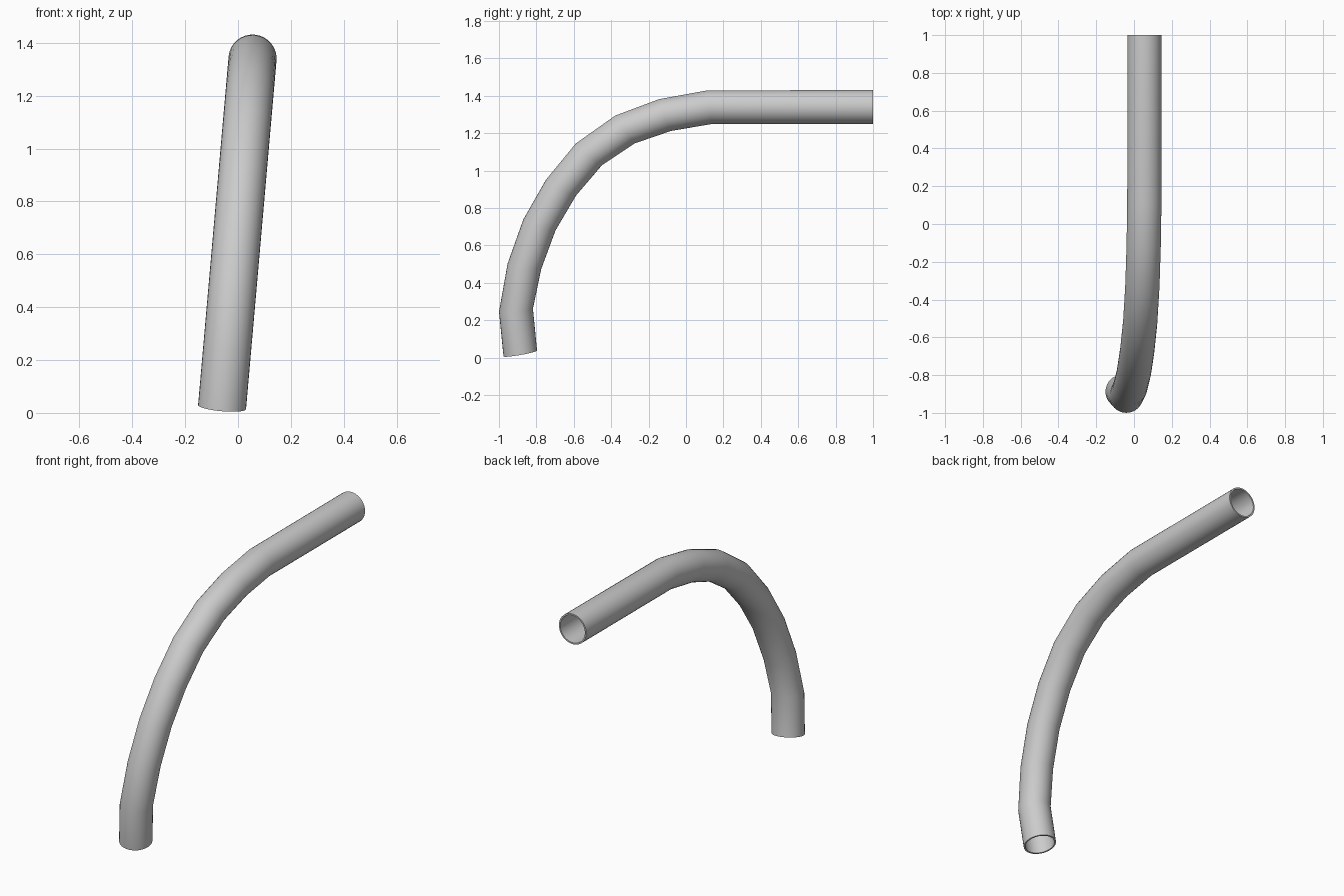
import bpy, bmesh
from math import sin, cos, tan, radians, pi
from mathutils import Vector

if "Cube" in bpy.data.objects:
    bpy.data.objects.remove(bpy.data.objects["Cube"])

RADIUS, WALL, SIDES = 0.091, 0.009, 32
LEAN = radians(5)

# Centre line seen from the side: y, z, cross-section tilt in degrees
PATH = [
    (1.0, 1.34, 0), (0.126, 1.339, 9), (-0.112, 1.297, 20.5),
    (-0.326, 1.22, 35), (-0.519, 1.087, 50), (-0.669, 0.908, 62.5),
    (-0.784, 0.709, 71), (-0.864, 0.488, 80.5), (-0.909, 0.254, 95),
    (-0.886, 0.022, 100),
]

# The bend lies in a plane leaning sideways
side = Vector((cos(LEAN), 0, -sin(LEAN)))
up = Vector((sin(LEAN), 0, cos(LEAN)))
along = Vector((0, 1, 0))

bm = bmesh.new()


def ring(y, z, tilt, r):
    a = radians(tilt)
    centre = Vector((0.055 + (z - 1.34) * tan(LEAN), y, z))
    normal = up * cos(a) - along * sin(a)
    return [bm.verts.new(centre + r * (side * cos(t) + normal * sin(t)))
            for t in (2 * pi * i / SIDES for i in range(SIDES))]


# Outer skin, then back through the bore, closed by the two rims
rings = [ring(*p, RADIUS) for p in PATH]
rings += [ring(*p, RADIUS - WALL) for p in reversed(PATH)]
for k, a in enumerate(rings):
    b = rings[(k + 1) % len(rings)]
    for i in range(SIDES):
        j = (i + 1) % SIDES
        bm.faces.new((a[i], a[j], b[j], b[i]))
bmesh.ops.recalc_face_normals(bm, faces=bm.faces[:])

mesh = bpy.data.meshes.new("bent_pipe")
bm.to_mesh(mesh)
bm.free()
pipe = bpy.data.objects.new("bent_pipe", mesh)
bpy.context.collection.objects.link(pipe)
bpy.context.view_layer.objects.active = pipe
pipe.select_set(True)
bpy.ops.object.shade_smooth_by_angle(angle=radians(30))
